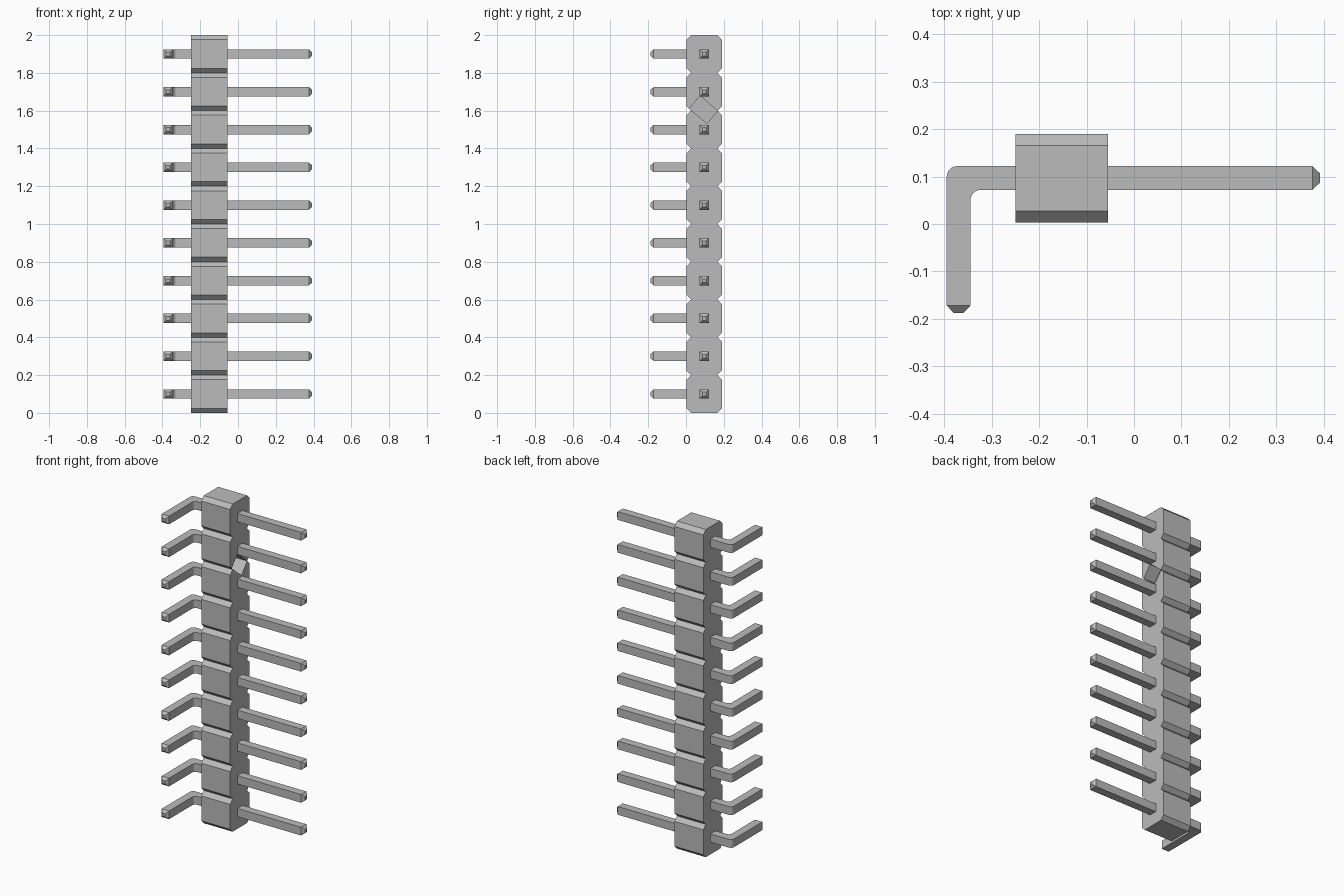
import bpy, bmesh, math
from mathutils import Matrix, Vector

cube = bpy.data.objects.get("Cube")
if cube:
    bpy.data.objects.remove(cube, do_unlink=True)

COUNT, PITCH = 10, 0.2
X0, X1 = -0.25, -0.055          # housing ends
Y0, Y1 = 0.003, 0.19            # housing front and back
CUT = 0.024                     # housing chamfer
PIN_Y, HALF, TIP = 0.097, 0.025, 0.01

grey = bpy.data.materials.new("plain grey")
grey.use_nodes = True
grey.diffuse_color = (0.5, 0.5, 0.5, 1)
grey.node_tree.nodes["Principled BSDF"].inputs["Base Color"].default_value = (0.5, 0.5, 0.5, 1)


def make(name, bm):
    bmesh.ops.recalc_face_normals(bm, faces=bm.faces[:])
    mesh = bpy.data.meshes.new(name)
    bm.to_mesh(mesh)
    bm.free()
    mesh.materials.append(grey)
    obj = bpy.data.objects.new(name, mesh)
    bpy.context.scene.collection.objects.link(obj)
    return obj


def loft(bm, rings):
    """Skin a list of equal rings and cap both ends."""
    loops = [[bm.verts.new(p) for p in ring] for ring in rings]
    for a, b in zip(loops, loops[1:]):
        for i in range(len(a)):
            j = (i + 1) % len(a)
            bm.faces.new((a[i], a[j], b[j], b[i]))
    bm.faces.new(loops[0])
    bm.faces.new(loops[-1])


# Housing: one notched side profile drawn through from end to end
front, back = [], []
for i in range(COUNT):
    z = i * PITCH
    for inset, height in ((CUT, z), (0, z + CUT), (0, z + PITCH - CUT)):
        front.append((Y0 + inset, height))
        back.append((Y1 - inset, height))
top = COUNT * PITCH
front.append((Y0 + CUT, top))
back.append((Y1 - CUT, top))
profile = front + back[::-1]
bm = bmesh.new()
loft(bm, [[(x, y, z) for y, z in profile] for x in (X0, X1)])
housing = make("housing", bm)

# Small tilted recess in the long-pin end of the housing
bm = bmesh.new()
place = (Matrix.Translation((X1, 0.0925, 1.605))
         @ Matrix.Rotation(math.radians(-40), 4, 'X')
         @ Matrix.Diagonal((0.16, 0.122, 0.087, 1)))
bmesh.ops.create_cube(bm, size=1, matrix=place)
cutter = make("recess_cutter", bm)
cutter.hide_render = True
cut = housing.modifiers.new("recess", 'BOOLEAN')
cut.operation, cut.solver, cut.object = 'DIFFERENCE', 'EXACT', cutter
bpy.context.view_layer.objects.active = housing
bpy.ops.object.modifier_apply(modifier=cut.name)
bpy.data.objects.remove(cutter, do_unlink=True)


# Pins: pairs of outer and inner edge points, with tapered tips
def pin_rings():
    left, tail, reach, r = -0.395, -0.188, 0.392, 0.022
    mid = left + HALF
    pairs = [((reach, PIN_Y + TIP), (reach, PIN_Y - TIP), TIP),
             ((reach - 0.016, PIN_Y + HALF), (reach - 0.016, PIN_Y - HALF), HALF)]
    outer = Vector((left + r, PIN_Y + HALF - r))
    inner = Vector((left + 2 * HALF + r, PIN_Y - HALF - r))
    for k in range(7):
        a = math.radians(90 + 15 * k)
        d = Vector((math.cos(a), math.sin(a))) * r
        pairs.append((outer + d, inner + d, HALF))
    pairs += [((left, tail + 0.016), (left + 2 * HALF, tail + 0.016), HALF),
              ((mid - TIP, tail), (mid + TIP, tail), TIP)]
    return pairs


for i in range(COUNT):
    z = (i + 0.5) * PITCH
    bm = bmesh.new()
    loft(bm, [[(*o, z - h), (*o, z + h), (*n, z + h), (*n, z - h)]
              for o, n, h in pin_rings()])
    make(f"bent_pin_{i + 1}", bm)
